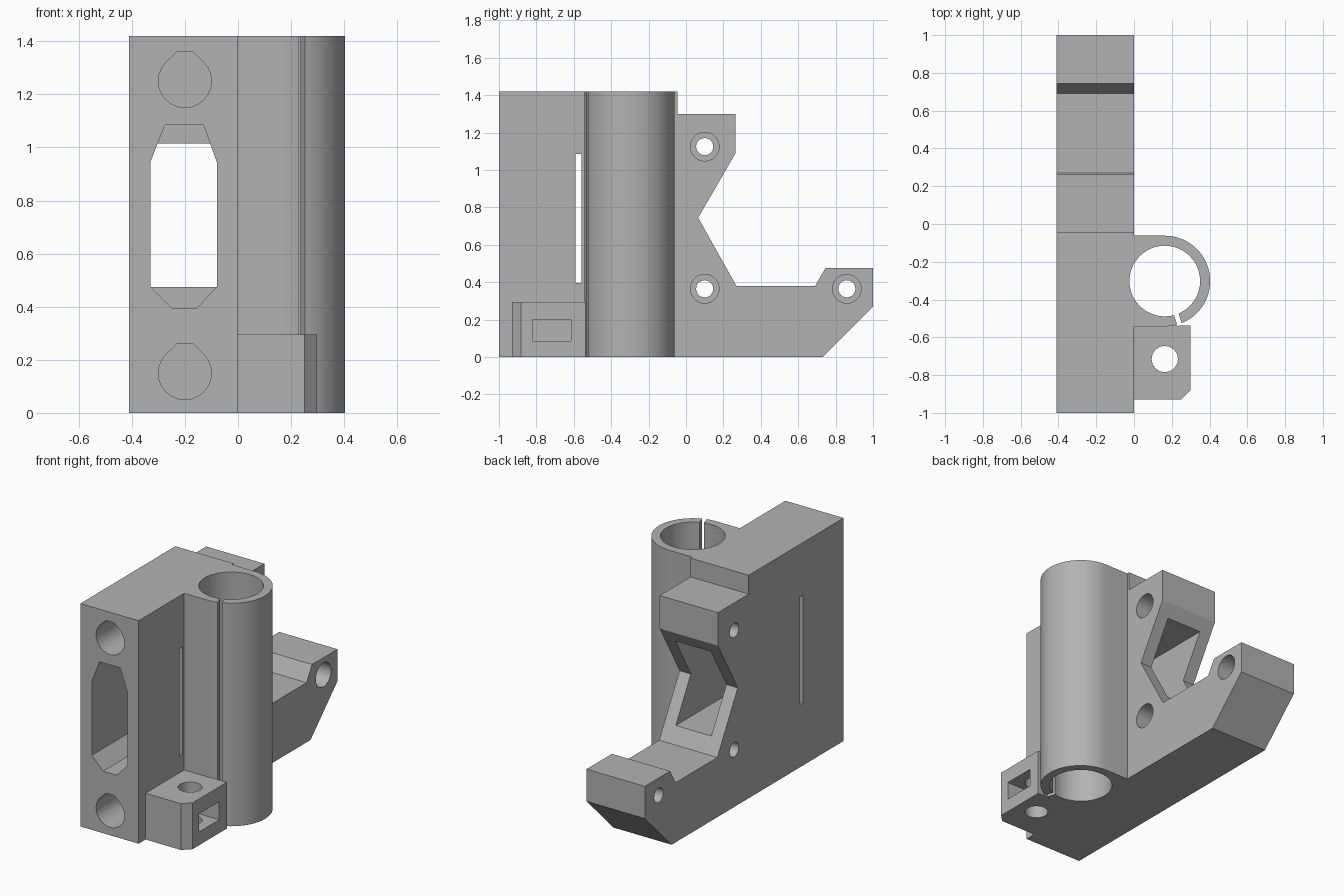
import bpy, bmesh
from math import sin, cos, pi, radians
from mathutils import Vector

cube = bpy.data.objects.get("Cube")
if cube:
    bpy.data.objects.remove(cube, do_unlink=True)

grey = bpy.data.materials.new("plain_grey")
grey.use_nodes = True
colour = (0.45, 0.45, 0.45, 1)
grey.diffuse_color = colour
grey.node_tree.nodes["Principled BSDF"].inputs["Base Color"].default_value = colour

# How a 2D profile point and a depth map to 3D, by extrusion axis
PLACE = {
    "x": lambda p, d: Vector((d, p[0], p[1])),
    "y": lambda p, d: Vector((p[0], d, p[1])),
    "z": lambda p, d: Vector((p[0], p[1], d)),
}


def prism(name, profile, axis, start, end):
    """Extrude a closed profile along an axis."""
    bm = bmesh.new()
    face = bm.faces.new([bm.verts.new(PLACE[axis](p, start)) for p in profile])
    shift = PLACE[axis]((0, 0), end - start)
    made = bmesh.ops.extrude_face_region(bm, geom=[face])["geom"]
    bmesh.ops.translate(bm, vec=shift, verts=[v for v in made if isinstance(v, bmesh.types.BMVert)])
    bmesh.ops.recalc_face_normals(bm, faces=bm.faces)
    mesh = bpy.data.meshes.new(name)
    bm.to_mesh(mesh)
    bm.free()
    mesh.materials.append(grey)
    obj = bpy.data.objects.new(name, mesh)
    bpy.context.collection.objects.link(obj)
    return obj


def arc(centre, radius, first, last, steps):
    angles = [radians(first + (last - first) * i / steps) for i in range(steps + 1)]
    return [(centre[0] + radius * cos(a), centre[1] + radius * sin(a)) for a in angles]


def circle(centre, radius, sides):
    return arc(centre, radius, 0, 360, sides)[:-1]


def rect(a0, a1, b0, b1):
    return [(a0, b0), (a1, b0), (a1, b1), (a0, b1)]


def combine(target, tool, operation):
    """Apply a boolean and remove the tool object."""
    tool.hide_render = True
    mod = target.modifiers.new(tool.name, "BOOLEAN")
    mod.object, mod.operation, mod.solver = tool, operation, "EXACT"
    bpy.ops.object.select_all(action="DESELECT")
    target.select_set(True)
    bpy.context.view_layer.objects.active = target
    bpy.ops.object.modifier_apply(modifier=mod.name)
    bpy.data.objects.remove(tool, do_unlink=True)


LEFT, TOP = -0.41, 1.42
TUBE = (0.163, -0.302)

# Main plate with the notched rear arms
bracket = prism("mount_bracket", [
    (-1, 0), (0.73, 0), (1, 0.27), (1, 0.475), (0.745, 0.475), (0.69, 0.38),
    (0.27, 0.38), (0.065, 0.745), (0.265, 1.09), (0.265, 1.3),
    (-0.045, 1.3), (-0.045, TOP), (-1, TOP)], "x", LEFT, 0)

# Tube sleeve blended into the plate
sleeve = arc(TUBE, 0.24, -90, 90, 32) + [(-0.05, -0.062), (-0.05, -0.542)]
combine(bracket, prism("tube_sleeve", sleeve, "z", 0, TOP), "UNION")

# Clamp block with a chamfered corner
block = [(-0.05, -0.93), (0.25, -0.93), (0.298, -0.882), (0.298, -0.538), (-0.05, -0.538)]
combine(bracket, prism("clamp_block", block, "z", 0, 0.295), "UNION")

cutters = []

# Tube bore and its narrow radial slit
cutters.append(prism("tube_bore", circle(TUBE, 0.187, 64), "z", -0.1, TOP + 0.1))
out = Vector((cos(radians(-71)), sin(radians(-71))))
side = Vector((-out.y, out.x)) * 0.013
mid = Vector(TUBE)
slit = [mid + out * 0.15 - side, mid + out * 0.248 - side,
        mid + out * 0.248 + side, mid + out * 0.15 + side]
cutters.append(prism("sleeve_slit", slit, "z", -0.1, TOP + 0.1))

# Clamp block bolt hole and nut pocket
cutters.append(prism("block_hole", circle((0.163, -0.715), 0.07, 16), "z", -0.1, 0.4))
cutters.append(prism("nut_pocket", rect(-0.82, -0.615, 0.085, 0.2), "x", 0.06, 0.4))

# Blind front rod holes with flattened peaks
for z in (0.15, 1.25):
    peak = arc((-0.2, z), 0.1, 135, 405, 18) + [(-0.17, z + 0.11), (-0.23, z + 0.11)]
    cutters.append(prism("rod_hole", peak, "y", -1.1, -0.4))

# Central window: tapered front chamber, plain rear opening, side slot
chamber = [(-0.25, 0.395), (-0.155, 0.395), (-0.08, 0.475), (-0.08, 0.945),
           (-0.13, 1.085), (-0.275, 1.085), (-0.33, 0.945), (-0.33, 0.475)]
cutters.append(prism("front_chamber", chamber, "y", -1.1, -0.56))
cutters.append(prism("rear_opening", rect(-0.33, -0.08, 0.475, 1.015), "y", -0.6, 0.5))
cutters.append(prism("side_slot", rect(-0.59, -0.56, 0.397, 1.085), "x", LEFT - 0.1, 0.1))

# Counterbored cross holes
for centre in ((0.1, 1.125), (0.1, 0.365), (0.86, 0.365)):
    cutters.append(prism("cross_hole", circle(centre, 0.046, 20), "x", LEFT - 0.1, 0.1))
    cutters.append(prism("counterbore", circle(centre, 0.077, 24), "x", -0.2, 0.1))

for cutter in cutters:
    combine(bracket, cutter, "DIFFERENCE")

bpy.ops.object.shade_smooth_by_angle(angle=radians(25))
